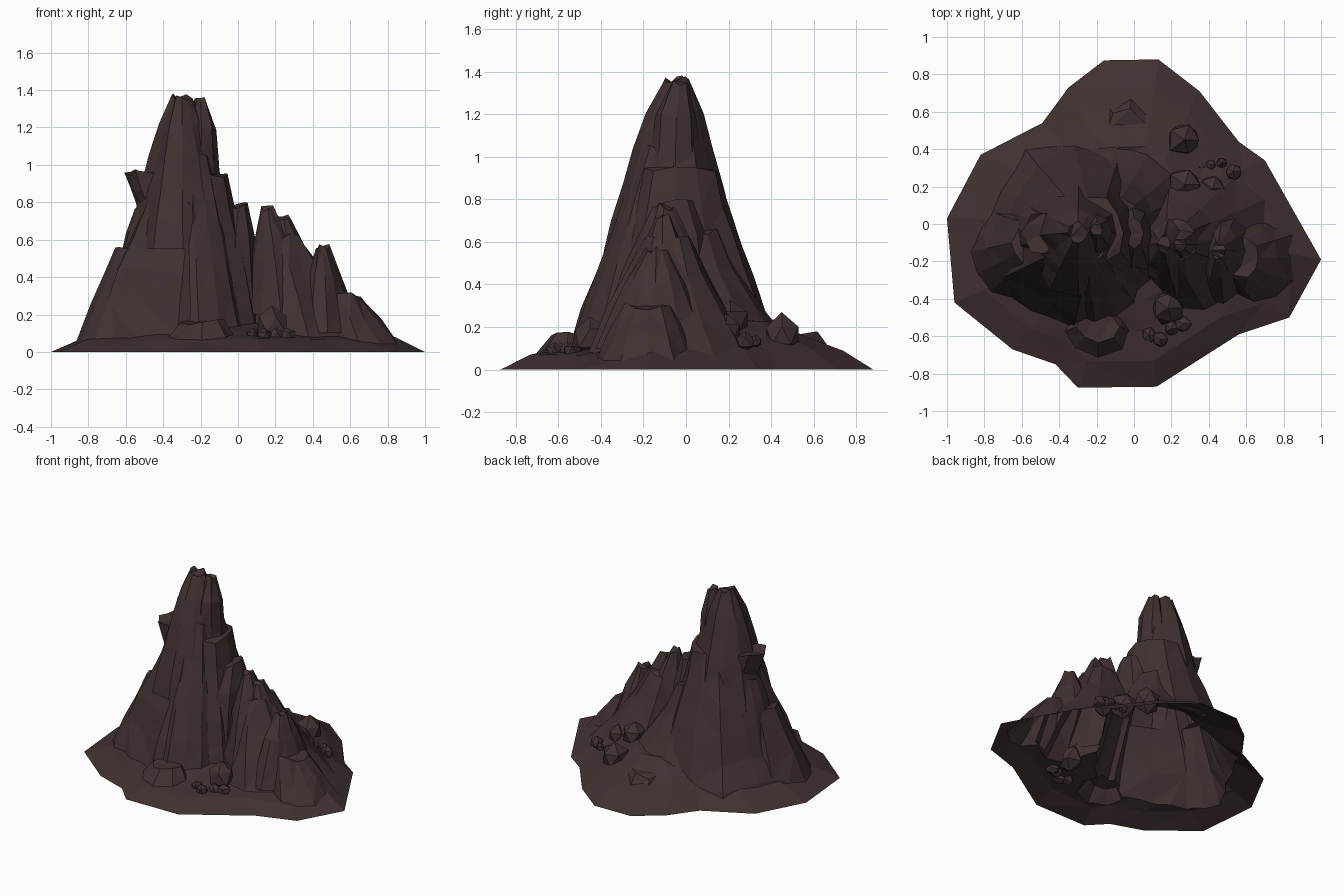
import bpy, bmesh, math, random
from mathutils import Vector

if "Cube" in bpy.data.objects:
    bpy.data.objects.remove(bpy.data.objects["Cube"])

random.seed(11)
rock = bpy.data.materials.new("dark_brown_rock")
rock.diffuse_color = (0.05, 0.031, 0.030, 1)
rock.use_nodes = True
rock.node_tree.nodes["Principled BSDF"].inputs["Base Color"].default_value = rock.diffuse_color


def make_object(name, bm):
    bmesh.ops.recalc_face_normals(bm, faces=bm.faces)
    me = bpy.data.meshes.new(name)
    bm.to_mesh(me)
    bm.free()
    me.materials.append(rock)
    ob = bpy.data.objects.new(name, me)
    bpy.context.collection.objects.link(ob)
    return ob


def loft(name, rings):
    """Closed, triangulated solid through rings of equal point count."""
    bm = bmesh.new()
    loops = [[bm.verts.new(p) for p in ring] for ring in rings]
    n = len(loops[0])
    for a, b in zip(loops, loops[1:]):
        for i in range(n):
            j = (i + 1) % n
            bm.faces.new((a[i], a[j], b[j], b[i]))
    bm.faces.new(loops[0][::-1])
    bm.faces.new(loops[-1])
    bmesh.ops.triangulate(bm, faces=bm.faces)
    return make_object(name, bm)


# Low skirt following the ground outline, banked higher at the back and sides
outline = [(1, -.19), (.70, .34), (.56, .44), (.35, .71), (.13, .88), (-.16, .875),
           (-.35, .73), (-.49, .54), (-.82, .37), (-1, .03), (-.96, -.42), (-.65, -.67),
           (-.42, -.75), (-.30, -.875), (.12, -.87), (.56, -.59), (.83, -.50)]
skirt = []
for s, front, back in ((1, -.1, -.1), (1, 0, 0), (.84, .06, .08), (.66, .10, .15),
                       (.47, .14, .23)):
    jit = .012 if front > 0 else 0
    skirt.append([(x * s, y * s, (back if y > -.2 else front) + random.uniform(-jit, jit))
                  for x, y in outline])
mountain = loft("mountain", skirt)


def grow(name, foot, top, height, base=-.06, power=1.0, n=12):
    """Fluted crag from a foot box (x0, x1, y0, y1) to a top (x, y, shrink), fused on."""
    x0, x1, y0, y1 = foot
    tx, ty, shrink = top
    flute = [1 if i % (n // 4) == 0 else random.uniform(.87, 1.09) for i in range(n)]
    levels = 3 + int((height - base) / .25)
    rings = []
    for k in range(levels):
        t = k / (levels - 1)
        s = (1 - t) ** power
        cx = tx + ((x0 + x1) / 2 - tx) * s
        cy = ty + ((y0 + y1) / 2 - ty) * s
        size = (shrink + (1 - shrink) * s) / 2
        ring = []
        for i in range(n):
            a = 2 * math.pi * i / n
            f = (flute[i] + random.uniform(-.04, .03)) * size
            dz = random.uniform(-.03, .01) if k else 0
            ring.append((cx + math.cos(a) * f * (x1 - x0),
                         cy + math.sin(a) * f * (y1 - y0),
                         base + (height - base) * t + dz))
        rings.append(ring)
    part = loft(name, rings)
    mod = mountain.modifiers.new(name, 'BOOLEAN')
    mod.operation, mod.solver, mod.object = 'UNION', 'EXACT', part
    bpy.context.view_layer.objects.active = mountain
    bpy.ops.object.modifier_apply(modifier=name)
    bpy.data.objects.remove(part)


# Main tower with its ribs and shoulders
grow("tower_foot", (-.88, .20, -.61, .50), (-.25, -.05, .36), .95, power=1.05)
grow("tower", (-.60, .01, -.39, .25), (-.30, -.045, .18), 1.375, .55, .75)
grow("tower_right_rib", (-.30, -.085, -.19, .08), (-.20, -.03, .3), 1.36, .7, .35, 8)
grow("saddle", (-.20, .14, -.35, .20), (0, -.05, .3), .79, .1, .6, 8)
grow("front_rib", (-.48, .08, -.61, -.10), (-.25, -.125, .33), 1.05)
grow("left_ledge", (-.52, -.28, -.16, .06), (-.485, -.05, 1), .97, .72)
grow("left_shoulder", (-.70, -.30, -.26, .18), (-.45, -.03, .5), .78, .2, .8)
grow("left_spur", (-.93, -.45, -.44, .12), (-.545, -.10, .45), .56)
grow("back_slope", (-.58, .48, -.20, .65), (-.15, .03, .32), .66, power=1.3)

# Right-hand mass with smaller spires
grow("right_mass", (0, .86, -.56, .42), (.23, -.09, .24), .62, power=1.1)
grow("right_spire", (.02, .44, -.40, .18), (.16, -.105, .17), .775, .2, .8)
grow("right_tooth", (.14, .47, -.30, .08), (.245, -.11, .2), .735, .3, .9, 8)
grow("right_lower_spire", (.30, .66, -.42, .12), (.453, -.14, .2), .57, .1, .8)
grow("right_spur", (.40, .95, -.47, .10), (.55, -.18, .42), .31, power=.9)

# Low mounds at front and back
grow("front_mound", (-.50, .10, -.83, -.40), (-.19, -.55, .38), .17, n=8)
grow("back_mound", (-.27, .27, .30, .83), (-.02, .50, .45), .175, n=8)

# Cut the shell open at ground level
bm = bmesh.new()
bm.from_mesh(mountain.data)
bmesh.ops.bisect_plane(bm, geom=bm.verts[:] + bm.edges[:] + bm.faces[:], dist=1e-5,
                       plane_co=(0, 0, 0), plane_no=(0, 0, 1), clear_inner=True)
low = [f for f in bm.faces if all(v.co.z < 1e-4 for v in f.verts)]
bmesh.ops.delete(bm, geom=low, context='FACES')
for f in bm.faces:
    f.smooth = False
    f.material_index = 0
bm.to_mesh(mountain.data)
bm.free()


# Loose boulders and pebbles
def boulder(name, x, y, z, r):
    bm = bmesh.new()
    bmesh.ops.create_icosphere(bm, subdivisions=1, radius=r)
    for v in bm.verts:
        v.co = Vector((x, y, z)) + v.co * random.uniform(.82, 1.1)
        v.co.z = max(v.co.z, .03)
    return make_object(name, bm)


boulder("front_boulder", .18, -.45, .15, .10)
boulder("back_boulder", .27, .45, .16, .10)
boulder("back_block", .27, .21, .23, .10)
boulder("side_block", .42, .19, .18, .075)
for side, cx, cy, z in (("front", .17, -.58, .085), ("back", .44, .32, .13)):
    for i in range(4):
        boulder("%s_pebble_%d" % (side, i + 1), cx + (i - 1.5) * .06,
                cy + random.uniform(-.05, .05), z, random.uniform(.03, .05))
